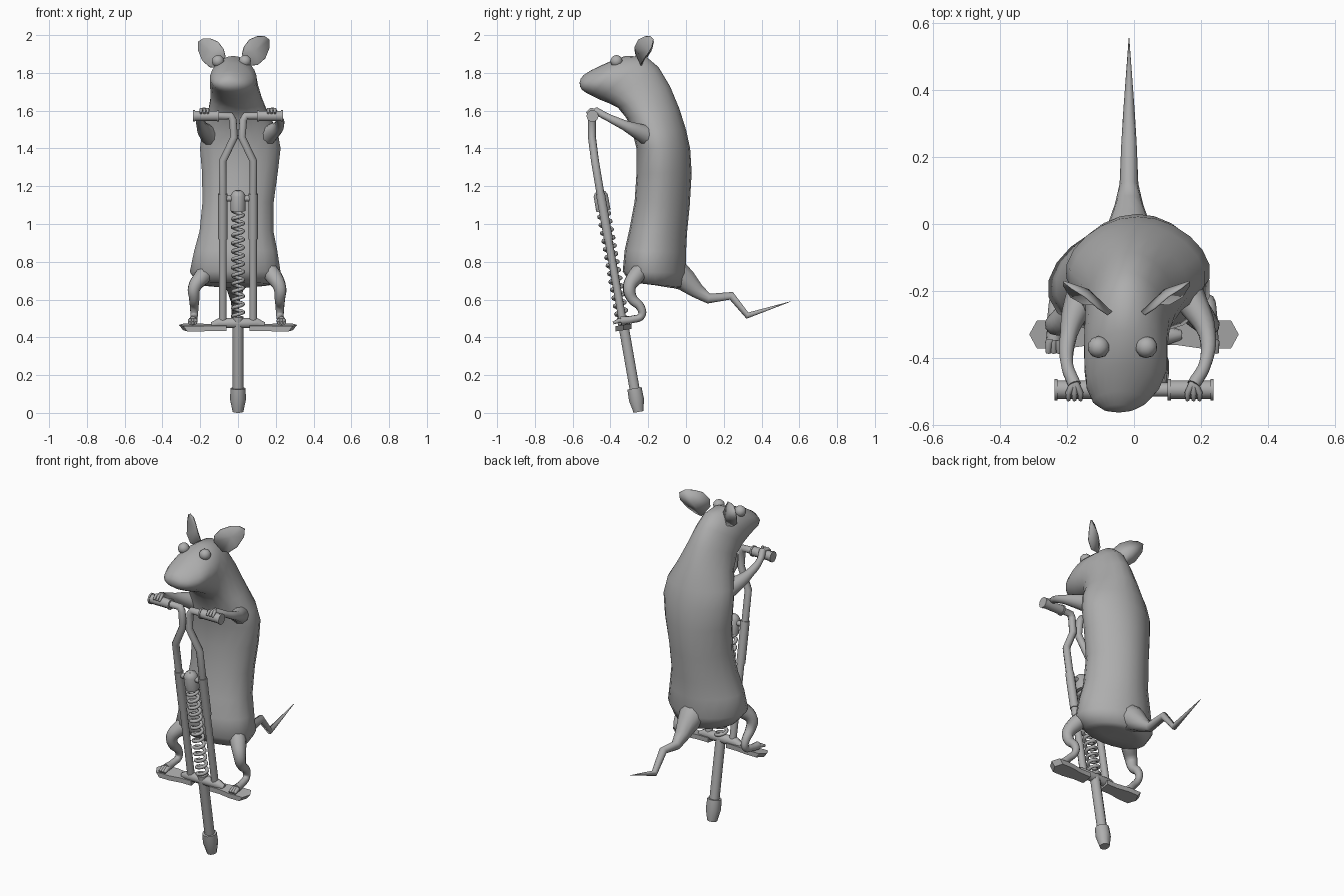
import bpy, bmesh, math
from mathutils import Vector, Matrix

cube = bpy.data.objects.get("Cube")
if cube:
    bpy.data.objects.remove(cube)

grey = bpy.data.materials.new("plain_grey")
grey.use_nodes = True
grey.diffuse_color = (0.42, 0.42, 0.42, 1)
grey.node_tree.nodes["Principled BSDF"].inputs["Base Color"].default_value = (0.42, 0.42, 0.42, 1)


def add(name, mesh, angle):
    obj = bpy.data.objects.new(name, mesh)
    bpy.context.collection.objects.link(obj)
    mesh.materials.clear()
    mesh.materials.append(grey)
    bpy.ops.object.select_all(action='DESELECT')
    obj.select_set(True)
    bpy.context.view_layer.objects.active = obj
    bpy.ops.object.shade_smooth_by_angle(angle=math.radians(angle))
    return obj


def from_bm(name, bm, angle=60):
    bmesh.ops.recalc_face_normals(bm, faces=bm.faces)
    mesh = bpy.data.meshes.new(name)
    bm.to_mesh(mesh)
    bm.free()
    return add(name, mesh, angle)


def tube(name, points, radii, smooth=False, sides=3):
    """Round tube along a path; radii is one number or one per point."""
    if not isinstance(radii, (list, tuple)):
        radii = [radii] * len(points)
    curve = bpy.data.curves.new(name, 'CURVE')
    curve.dimensions = '3D'
    curve.bevel_depth = 1
    curve.bevel_resolution = sides
    curve.use_fill_caps = True
    curve.resolution_u = 5
    spline = curve.splines.new('BEZIER' if smooth else 'POLY')
    pts = spline.bezier_points if smooth else spline.points
    pts.add(len(points) - 1)
    for p, co, r in zip(pts, points, radii):
        p.co = co if smooth else (*co, 1)
        p.radius = r
        if smooth:
            p.handle_left_type = p.handle_right_type = 'AUTO'
    tmp = bpy.data.objects.new("tmp", curve)
    bpy.context.collection.objects.link(tmp)
    deps = bpy.context.evaluated_depsgraph_get()
    mesh = bpy.data.meshes.new_from_object(tmp.evaluated_get(deps))
    bpy.data.objects.remove(tmp)
    return add(name, mesh, 62)


def loft(name, rings, segs=20):
    """Each ring: back (y, z), front (y, z), half width, centre x; wider in front than behind."""
    bm = bmesh.new()
    loops = []
    for by, bz, fy, fz, w, cx in rings:
        mid = Vector((cx, (by + fy) / 2, (bz + fz) / 2))
        half = Vector((0, (fy - by) / 2, (fz - bz) / 2))
        loops.append([bm.verts.new(mid + half * math.cos(a)
                                   + Vector((w * math.sin(a) * (1 + .17 * math.cos(a)), 0, 0)))
                      for a in (math.tau * i / segs for i in range(segs))])
    for lo, hi in zip(loops, loops[1:]):
        for i in range(segs):
            j = (i + 1) % segs
            bm.faces.new((lo[i], lo[j], hi[j], hi[i]))
    bm.faces.new(loops[0])
    bm.faces.new(loops[-1])
    return from_bm(name, bm, 75)


def axis(z, x=0.0):
    """Point on the leaning axis of the stick."""
    return Vector((x, -0.25 - 0.175 * z, z))


# Body, neck and head in one skin
loft("body", [
    (-.07, .66, -.22, .685, .11, -.015), (-.02, .665, -.295, .69, .19, -.015),
    (.0, .74, -.335, .75, .24, -.015), (.0, .85, -.325, .86, .22, -.012),
    (.005, .95, -.30, .97, .195, -.008), (.02, 1.1, -.272, 1.12, .188, 0),
    (.03, 1.27, -.262, 1.27, .2, .01), (.022, 1.4, -.262, 1.4, .213, .012),
    (.0, 1.5, -.282, 1.48, .2, .01), (-.035, 1.61, -.315, 1.56, .16, 0),
    (-.085, 1.73, -.36, 1.615, .135, -.01), (-.145, 1.83, -.41, 1.64, .126, -.02),
    (-.21, 1.885, -.46, 1.66, .124, -.025), (-.32, 1.89, -.50, 1.68, .123, -.025),
    (-.42, 1.853, -.53, 1.695, .108, -.033), (-.50, 1.815, -.552, 1.712, .08, -.042),
    (-.54, 1.79, -.562, 1.73, .047, -.046), (-.557, 1.77, -.563, 1.75, .015, -.046)])

# Kinked tail flaring out of the rump
tube("tail", [(-.015, y, z) for y, z in
              ((-.12, .765), (-.06, .74), (0, .70), (.06, .645), (.12, .605), (.24, .62), (.325, .515), (.555, .59))],
     [.10, .085, .063, .042, .028, .023, .018, .001])

# Eyes
for side, x in (("right", -.106), ("left", .037)):
    bm = bmesh.new()
    bmesh.ops.create_icosphere(bm, subdivisions=2, radius=.033, matrix=Matrix.Translation((x, -.368, 1.862)))
    from_bm(side + "_eye", bm)

# Cupped ears: an outline fanned round a sunken centre
for side, s, cx, lift in (("right", -1, -.025, 0), ("left", 1, -.02, .012)):
    bm = bmesh.new()
    outline = [(.08, -.235, 1.825), (.04, -.262, 1.885), (.05, -.27, 1.925), (.08, -.25, 1.965),
               (.12, -.215, 1.982), (.16, -.19, 1.983), (.185, -.17, 1.965), (.187, -.18, 1.92),
               (.165, -.215, 1.865), (.125, -.238, 1.83)]
    rim = [bm.verts.new((cx + s * x, y, z + lift)) for x, y, z in outline]
    hub = bm.verts.new((cx + s * .11, -.195, 1.905 + lift))
    for a, b in zip(rim, rim[1:] + rim[:1]):
        bm.faces.new((a, b, hub))
    ear = from_bm(side + "_ear", bm)
    mod = ear.modifiers.new("thickness", 'SOLIDIFY')
    mod.thickness = .005

for side, s in (("right", -1), ("left", 1)):
    o = .012 if s > 0 else 0
    # Arm and fingers wrapped over the grip
    tube(side + "_arm", [(s * .10, -.13, 1.435), (s * (.168 + o), -.245, 1.487), (s * (.195 + 2 * o), -.33, 1.525),
                         (s * (.2 + o), -.42, 1.568), (s * .178, -.48, 1.6)],
         [.075, .044, .026, .019, .02], smooth=True)
    for k in (-1, 0, 1):
        x = s * (.178 + .018 * k)
        tube(f"{side}_finger_{k + 2}", [(s * .178, -.47, 1.6), (x, -.505, 1.606), (x, -.526, 1.586)],
             [.011, .009, .006])
    # Thigh, shank and foot
    lx = .232 if s < 0 else .222
    tube(side + "_leg", [(s * .13, -.20, .79), (s * .19, -.268, .72), (s * lx, -.30, .66), (s * lx, -.285, .605),
                         (s * lx, -.24, .558), (s * lx, -.235, .515), (s * (lx + .005), -.285, .495),
                         (s * (lx + .008), -.345, .488)],
         [.045, .045, .034, .028, .023, .02, .02, .023], smooth=True)
    for k in (-1, 0, 1):
        tube(f"{side}_toe_{k + 2}", [(s * lx, -.32, .488), (s * (lx + .008) + .014 * k, -.355, .488),
                                     (s * (lx + .008) + .016 * k, -.385, .476)], [.014, .012, .008])
    # Frame tube, bent in at the top, with sleeve
    tube(side + "_frame_tube", [(s * .11, -.495, 1.572), (s * .04, -.495, 1.572), (s * .028, -.497, 1.55),
                                (s * .02, -.498, 1.46), (s * .08, -.482, 1.335), axis(1.15, s * .08),
                                axis(.44, s * .08)], .021)
    tube(side + "_sleeve", [axis(1.16, s * .08), axis(.92, s * .08)], .025)
    # Grip with end rings
    tube(side + "_grip", [(s * .1, -.495, 1.572), (s * .235, -.495, 1.572)], .028)
    for k, x in enumerate((.1, .228)):
        tube(f"{side}_grip_ring_{k + 1}", [(s * x, -.495, 1.572), (s * (x + .01), -.495, 1.572)], .032)
    # Foot rest: tapered plate with a hexagonal end
    bm = bmesh.new()
    loops = []
    for z, grow in ((.438, -.022), (.466, 0)):
        shape = [(.06, -.032), (.13, -.032), (.20, -.042), (.29 + grow, -.042), (.313 + grow, 0),
                 (.29 + grow, .042), (.20, .042), (.13, .032), (.06, .032)]
        loops.append([bm.verts.new((s * x, -.33 + y, z + .15 * y)) for x, y in shape])
    for i in range(9):
        j = (i + 1) % 9
        bm.faces.new((loops[0][i], loops[0][j], loops[1][j], loops[1][i]))
    for loop in loops:
        bm.faces.new(loop)
    from_bm(side + "_foot_rest", bm, 30)

# Foot rest hub
tube("foot_rest_hub", [axis(.465, -.14), axis(.475, -.1), axis(.475, .1), axis(.465, .14)], [.015, .028, .028, .015])

# Lower pole, rubber tip and spring cap
tube("lower_pole", [axis(.1), axis(.51)], .028)
tube("rubber_tip", [axis(.005), axis(.07), axis(.13)], [.028, .042, .04])
tube("spring_cap", [axis(1.07), axis(1.15), axis(1.168), axis(1.178)], [.04, .04, .03, .015])
tube("cap_bracket", [axis(1.135, -.08), axis(1.135, .08)], .016)

# Coil spring
turns, steps = 14, 14
coil = []
for i in range(turns * steps + 1):
    a = math.tau * i / steps
    coil.append(axis(.49 + .6 * i / (turns * steps)) + Vector((.028 * math.cos(a), .03 * math.sin(a), 0)))
tube("spring", coil, .01, sides=1)
